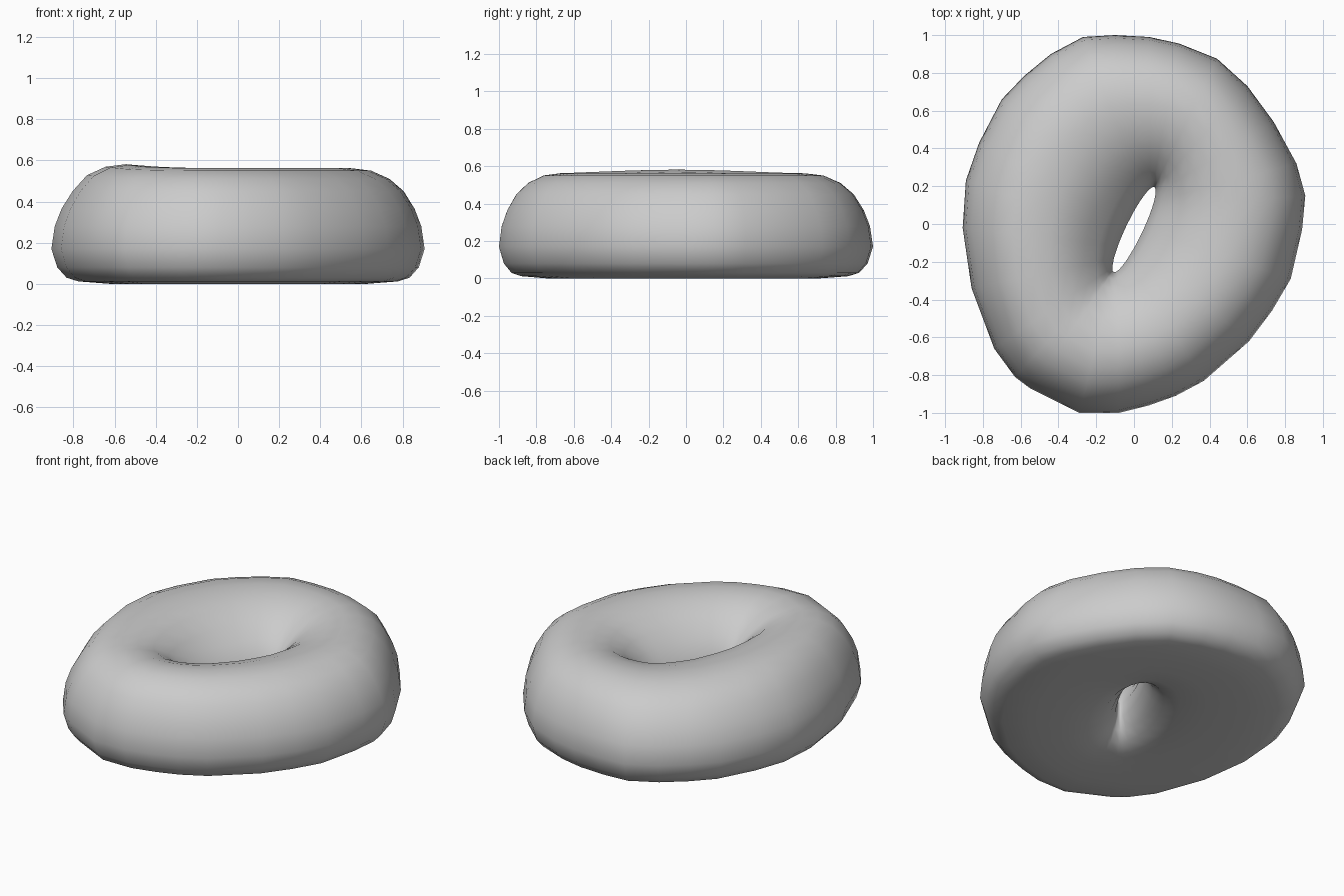
import bpy, bmesh, math
from mathutils import Vector

if "Cube" in bpy.data.objects:
    bpy.data.objects.remove(bpy.data.objects["Cube"])

# Irregular outer outline of the ring, seen from above
outline = [(-.27, .99), (-.10, 1.0), (.08, .99), (.24, .955), (.44, .875), (.60, .73),
           (.74, .54), (.86, .32), (.907, .15), (.89, -.03), (.83, -.29), (.73, -.46),
           (.61, -.62), (.37, -.83), (.22, -.91), (.08, -.96), (-.08, -1.0), (-.29, -1.0),
           (-.55, -.87), (-.63, -.81), (-.74, -.66), (-.86, -.34), (-.907, -.02),
           (-.89, .23), (-.82, .43), (-.70, .66), (-.58, .785), (-.44, .90)]

# Tube section: (share of the way from hole to rim, height)
section = [(1, .17), (.98, .28), (.94, .365), (.875, .45), (.79, .51), (.68, .55),
           (.56, .562), (.44, .55), (.32, .52), (.21, .465), (.12, .40), (.05, .33),
           (0, .24), (.01, .16), (.06, .09), (.13, .04), (.23, .015), (.4, .003),
           (.65, 0), (.84, .012), (.91, .03), (.965, .08)]

# Narrow slanted slit for the hole
slit_centre = Vector((0.0, -.03))
slit_dir = Vector((.11, .23)).normalized()
slit_side = Vector((slit_dir.y, -slit_dir.x))
slit_long, slit_wide = .25, .045


def slit_point(p):
    a = math.atan2(p.dot(slit_side), p.dot(slit_dir))
    return slit_centre + slit_dir * slit_long * math.cos(a) + slit_side * slit_wide * math.sin(a)


# Ring body: one section loop per outline point, bridged all round
bm = bmesh.new()
loops = []
for xy in outline:
    rim = Vector(xy)
    hole = slit_point(rim)
    lift = 1 + .035 * max(0, -rim.normalized().x) ** 3
    loop = []
    for t, z in section:
        p = hole.lerp(rim, t)
        loop.append(bm.verts.new((p.x, p.y, z * (lift if z > .5 else 1))))
    loops.append(loop)
n, m = len(loops), len(section)
for i in range(n):
    a, b = loops[i], loops[(i + 1) % n]
    for j in range(m):
        k = (j + 1) % m
        bm.faces.new((a[j], b[j], b[k], a[k]))
bmesh.ops.recalc_face_normals(bm, faces=bm.faces)
for f in bm.faces:
    f.smooth = True
mesh = bpy.data.meshes.new("ring_bread")
bm.to_mesh(mesh)
bm.free()
ring = bpy.data.objects.new("ring_bread", mesh)
bpy.context.collection.objects.link(ring)
